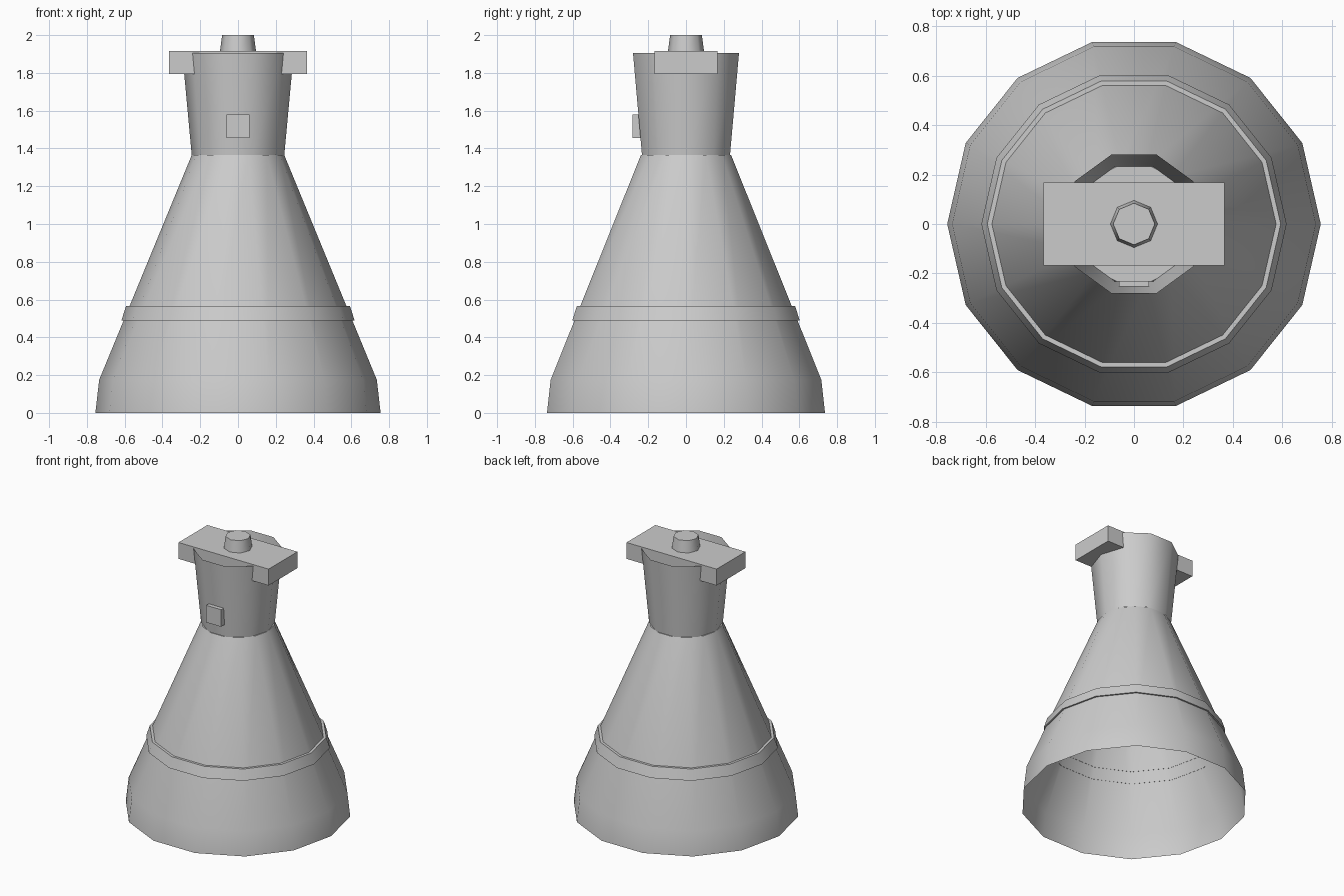
import bpy, bmesh, math

if "Cube" in bpy.data.objects:
    bpy.data.objects.remove(bpy.data.objects["Cube"])

grey = bpy.data.materials.new("plain grey")
grey.diffuse_color = (0.6, 0.6, 0.6, 1)
grey.use_nodes = True
grey.node_tree.nodes["Principled BSDF"].inputs["Base Color"].default_value = grey.diffuse_color


def finish(name, bm, smooth=True):
    """Turn a bmesh into a coloured object, smooth round the sides."""
    mesh = bpy.data.meshes.new(name)
    bm.to_mesh(mesh)
    bm.free()
    mesh.materials.append(grey)
    ob = bpy.data.objects.new(name, mesh)
    bpy.context.collection.objects.link(ob)
    if smooth:
        bpy.ops.object.select_all(action='DESELECT')
        ob.select_set(True)
        bpy.context.view_layer.objects.active = ob
        bpy.ops.object.shade_smooth_by_angle(angle=math.radians(50))
    return ob


def lathe(name, profile, sides, cap_top=False):
    """Turn (radius, z) points, listed bottom to top, into a shell."""
    bm = bmesh.new()
    rings = []
    for r, z in profile:
        rings.append([bm.verts.new((r * math.cos(2 * math.pi * i / sides),
                                    r * math.sin(2 * math.pi * i / sides), z))
                      for i in range(sides)])
    for low, high in zip(rings, rings[1:]):
        for i in range(sides):
            j = (i + 1) % sides
            bm.faces.new((low[i], low[j], high[j], high[i]))
    if cap_top:
        bm.faces.new(rings[-1])
    return finish(name, bm)


def box(name, low, high):
    bm = bmesh.new()
    bmesh.ops.create_cube(bm, size=1)
    for v in bm.verts:
        v.co = [(a + b) / 2 + c * (b - a) for a, b, c in zip(low, high, v.co)]
    return finish(name, bm, smooth=False)


# Open-bottomed bell with a flared skirt
lathe("bell", [(0.755, 0), (0.735, 0.175), (0.245, 1.365)], 14, cap_top=True)
# Raised band round the bell
lathe("band", [(0.604, 0.49), (0.617, 0.49), (0.593, 0.565), (0.573, 0.565)], 14)
# Open-topped neck
lathe("neck", [(0.245, 1.365), (0.295, 1.905)], 10)
# Cross block in the mouth of the neck, with a knob on top
box("cross_block", (-0.365, -0.167, 1.795), (0.365, 0.167, 1.915))
lathe("knob", [(0.096, 1.91), (0.084, 2.0)], 8, cap_top=True)
# Small plate on the front of the neck
box("front_plate", (-0.06, -0.282, 1.455), (0.06, -0.23, 1.58))
